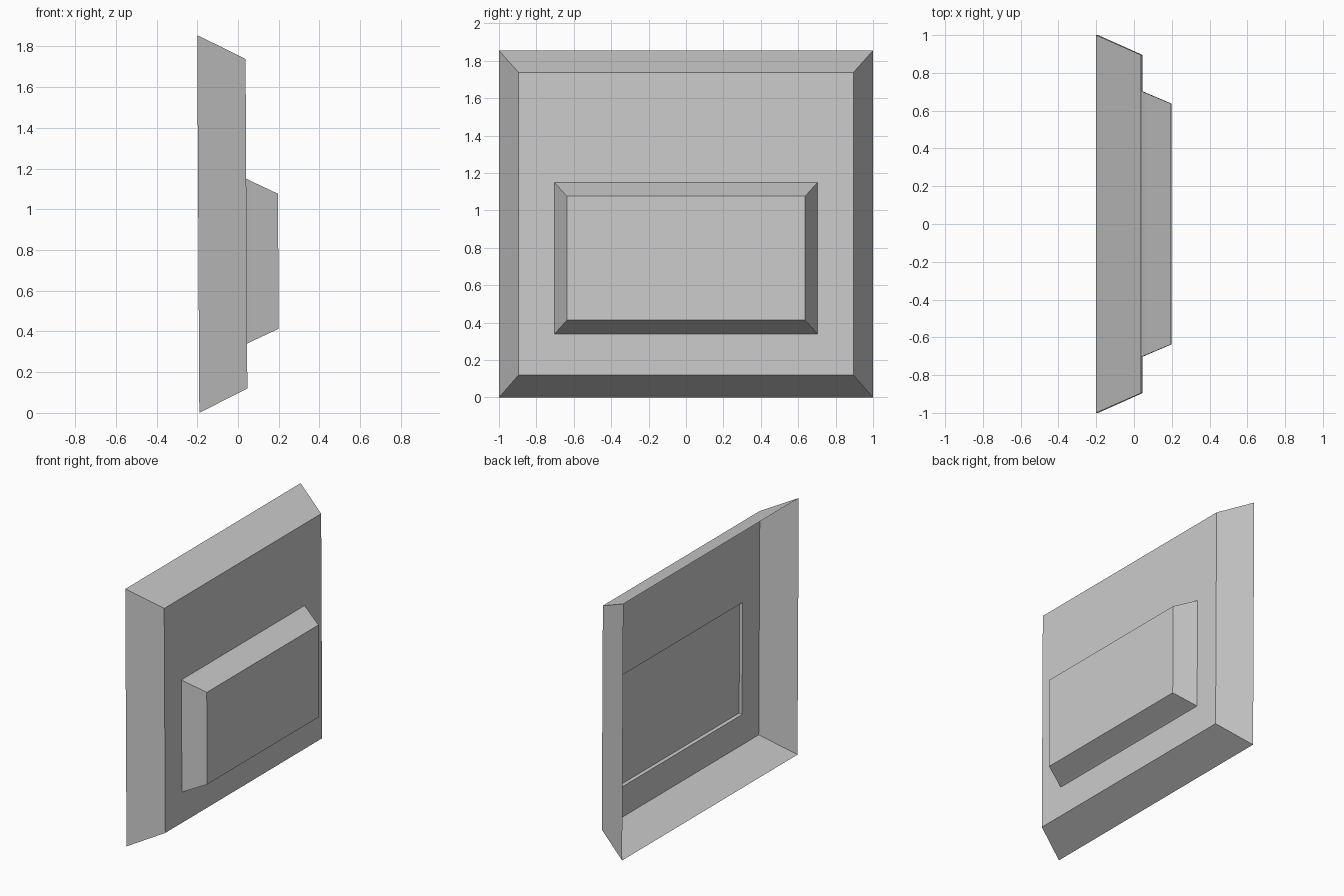
import bpy, bmesh

if "Cube" in bpy.data.objects:
    bpy.data.objects.remove(bpy.data.objects["Cube"])

TILT = -0.0054  # slight backward lean: x shift per unit of height


def ring(bm, x, half_width, z0, z1):
    """Rectangular loop facing +x."""
    pts = [(-half_width, z0), (half_width, z0), (half_width, z1), (-half_width, z1)]
    return [bm.verts.new((x + TILT * z, y, z)) for y, z in pts]


def bridge(bm, a, b):
    """Four-sided band between two loops."""
    for i in range(4):
        j = (i + 1) % 4
        bm.faces.new((a[i], a[j], b[j], b[i]))


def finish(bm, name):
    mesh = bpy.data.meshes.new(name)
    bm.to_mesh(mesh)
    bm.free()
    obj = bpy.data.objects.new(name, mesh)
    bpy.context.collection.objects.link(obj)


# Outer housing: open-backed bevelled tray with a window in its front face
bm = bmesh.new()
back = ring(bm, -0.19, 1.0, 0.0, 1.855)
front = ring(bm, 0.0465, 0.895, 0.12, 1.738)
window = ring(bm, 0.0465, 0.703, 0.34, 1.15)
bridge(bm, back, front)
bridge(bm, front, window)
finish(bm, "housing")

# Raised panel: tapered block in the window, its back plate slightly recessed
bm = bmesh.new()
base = ring(bm, 0.0465, 0.703, 0.34, 1.15)
plate = ring(bm, 0.0645, 0.695, 0.349, 1.141)
face = ring(bm, 0.202, 0.637, 0.413, 1.076)
bridge(bm, base, plate)
bridge(bm, plate, face)
bm.faces.new(face)
bm.faces.new(plate[::-1])
finish(bm, "raised_panel")
